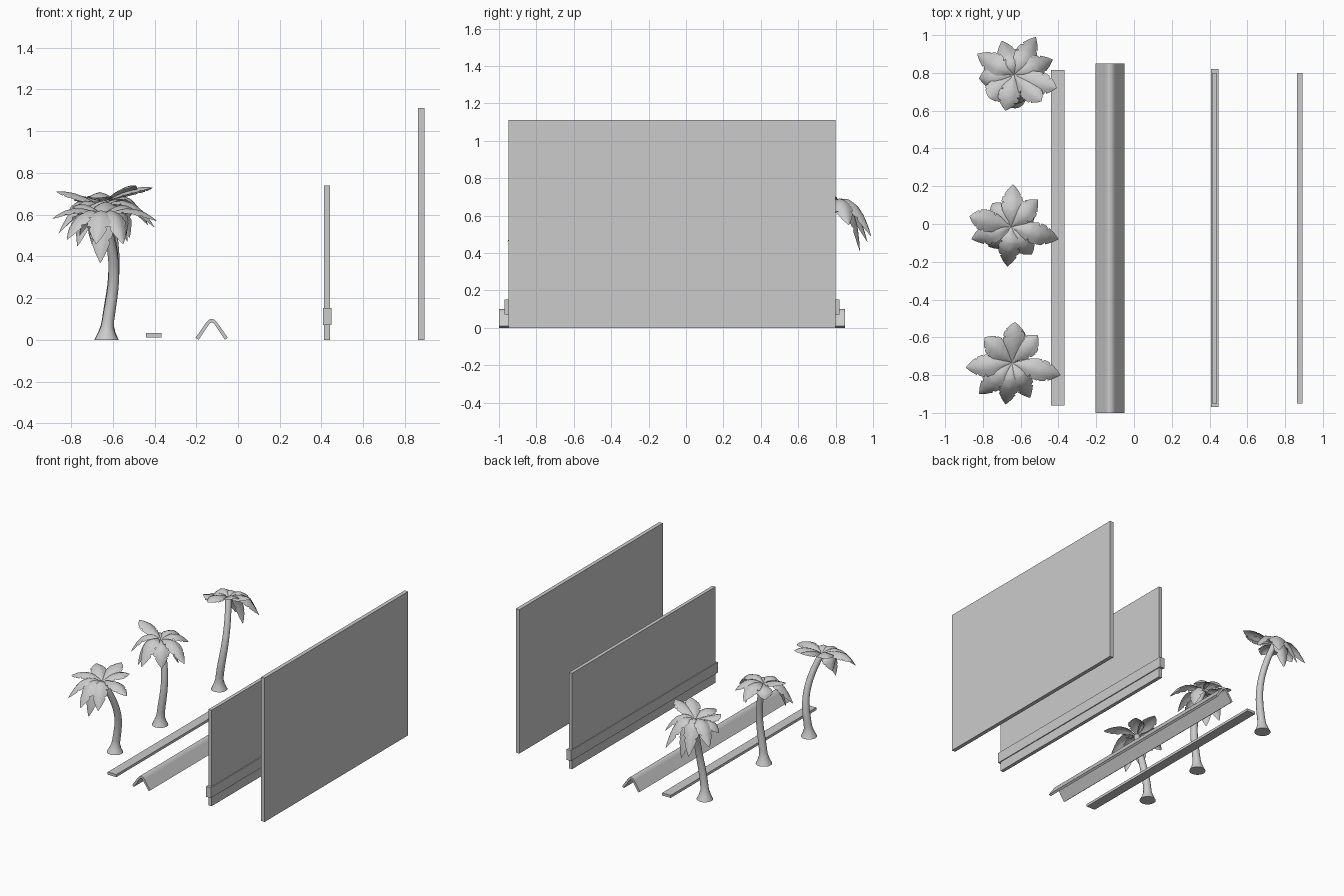
import bpy, bmesh, math
from mathutils import Vector

if "Cube" in bpy.data.objects:
    bpy.data.objects.remove(bpy.data.objects["Cube"])


def finish(name, bm, smooth=None):
    mesh = bpy.data.meshes.new(name)
    bmesh.ops.recalc_face_normals(bm, faces=bm.faces)
    bm.to_mesh(mesh)
    bm.free()
    ob = bpy.data.objects.new(name, mesh)
    bpy.context.collection.objects.link(ob)
    if smooth:
        bpy.ops.object.select_all(action='DESELECT')
        ob.select_set(True)
        bpy.context.view_layer.objects.active = ob
        bpy.ops.object.shade_smooth_by_angle(angle=math.radians(smooth))
    return ob


def prism(name, profile, y0, y1):
    """Extrude an x-z profile along y."""
    bm = bmesh.new()
    face = bm.faces.new([bm.verts.new((x, y0, z)) for x, z in profile])
    ext = bmesh.ops.extrude_face_region(bm, geom=[face])
    bmesh.ops.translate(bm, vec=(0, y1 - y0, 0),
                        verts=[v for v in ext['geom'] if isinstance(v, bmesh.types.BMVert)])
    return finish(name, bm)


def slab(name, x0, x1, y0, y1, z0, z1):
    return prism(name, [(x0, z0), (x1, z0), (x1, z1), (x0, z1)], y0, y1)


# Boards, band and flat strip
slab("tall_panel", .863, .893, -.95, .80, 0, 1.11)
slab("short_panel", .413, .440, -.95, .80, 0, .74)
slab("panel_band", .407, .447, -.97, .82, .072, .152)
slab("flat_strip", -.44, -.367, -.96, .815, .012, .032)

# Bent ridge cap with rounded peak, mirrored half profile
outer = [(.077, .010), (.024, .086), (.013, .096), (0, .100)]
inner = [(0, .083), (.008, .080), (.014, .073), (.063, 0)]
half = outer + inner
cx = -.126
ridge = ([(cx - x, z) for x, z in outer] + [(cx + x, z) for x, z in outer[-2::-1]]
         + [(cx + x, z) for x, z in inner[::-1]] + [(cx - x, z) for x, z in inner[1:]])
prism("ridge_cap", ridge, -1, .85)


def bezier(points, t):
    pts = [Vector(p) for p in points]
    while len(pts) > 1:
        pts = [a.lerp(b, t) for a, b in zip(pts, pts[1:])]
    return pts[0]


def trunk(name, base, top):
    """Swept tube with a flared foot, bowing to +x before reaching the crown."""
    b, c = Vector(base), Vector(top)
    h, lean = c.z, c.y - b.y
    path = [b, b + Vector((.005, -lean * .1, h * .33)),
            b + Vector((.085, -lean * .1, h * .5)), c]
    bm = bmesh.new()
    rings, n, sides = [], 18, 16
    for i in range(n + 1):
        t = i / n
        p = bezier(path, t)
        r = .030 - .008 * t + .028 * max(0, 1 - t / .14) ** 1.7
        d = (bezier(path, min(1, t + .02)) - bezier(path, max(0, t - .02))).normalized()
        if i == 0:
            d = Vector((0, 0, 1))
        u = Vector((0, 1, 0)).cross(d).normalized()
        v = d.cross(u)
        rings.append([bm.verts.new(p + r * (u * math.cos(a) + v * math.sin(a)))
                      for a in (2 * math.pi * k / sides for k in range(sides))])
    for r0, r1 in zip(rings, rings[1:]):
        for k in range(sides):
            bm.faces.new((r0[k], r0[(k + 1) % sides], r1[(k + 1) % sides], r1[k]))
    bm.faces.new(rings[0])
    bm.faces.new(rings[-1])
    finish(name, bm, 50)


# Leaf outline: (position along rib, half width); the dips are the torn notches
OUTLINE = [(0, .006), (.10, .014), (.22, .036), (.34, .050), (.37, .037), (.40, .053),
           (.55, .059), (.58, .043), (.61, .058), (.74, .052), (.77, .036), (.80, .045),
           (.92, .024), (1, .002)]


def crown(name, top, tips):
    """Broad folded drooping leaves, each aimed at one tip position."""
    bm = bmesh.new()
    c = Vector(top)
    for i, tip in enumerate(tips):
        e = Vector(tip)
        flat = Vector((e.x - c.x, e.y - c.y, 0))
        reach, out = flat.length, flat.normalized()
        drop = max(0, c.z - e.z)
        mid = c + flat * .55 + Vector((0, 0, .085 + .12 * drop))
        if reach < .19:
            mid += out * .05 - Vector((0, 0, .05))
        side = out.cross(Vector((0, 0, 1)))
        rows = []
        for j, (t, w) in enumerate(OUTLINE):
            p = bezier((c, mid, e), t)
            d = (bezier((c, mid, e), min(1, t + .02)) - bezier((c, mid, e), max(0, t - .02))).normalized()
            up = side.cross(d)
            row = []
            for s in (-1, -.5, 0, .5, 1):
                # the two edges tear at different places
                ww = w
                if s < 0 and j == 4 or s > 0 and j == 7:
                    ww = .052
                row.append(bm.verts.new(p + side * (s * ww) - up * (ww * .42 * abs(s) ** 1.4)))
            rows.append(row)
        for a, b in zip(rows, rows[1:]):
            for k in range(4):
                bm.faces.new((a[k], a[k + 1], b[k + 1], b[k]))
    finish(name, bm, 60)


# Three palms: foot, crown centre, leaf tips
PALMS = {
    "front": ((-.63, -.60, 0), (-.645, -.735, .59), [
        (-.39, -.80, .57), (-.89, -.76, .58), (-.63, -.52, .66), (-.51, -.59, .63),
        (-.79, -.60, .64), (-.68, -.955, .46), (-.82, -.90, .48), (-.55, -.92, .46),
        (-.66, -.88, .37), (-.76, -.70, .50)]),
    "middle": ((-.63, -.05, 0), (-.65, -.015, .635), [
        (-.40, -.08, .54), (-.87, .04, .71), (-.64, .21, .58), (-.51, .13, .60),
        (-.67, -.225, .50), (-.86, -.08, .51), (-.54, -.16, .50), (-.77, -.12, .45),
        (-.75, .11, .58), (-.53, .03, .47)]),
    "back": ((-.63, .67, 0), (-.635, .79, .66), [
        (-.41, .72, .73), (-.49, .65, .74), (-.68, .60, .68), (-.52, .99, .49),
        (-.70, .97, .46), (-.83, .90, .54), (-.82, .77, .60), (-.43, .87, .55),
        (-.61, .93, .41), (-.77, .67, .69)]),
}
for label, (foot, top, tips) in PALMS.items():
    trunk(label + "_palm_trunk", foot, top)
    crown(label + "_palm_leaves", top, tips)
